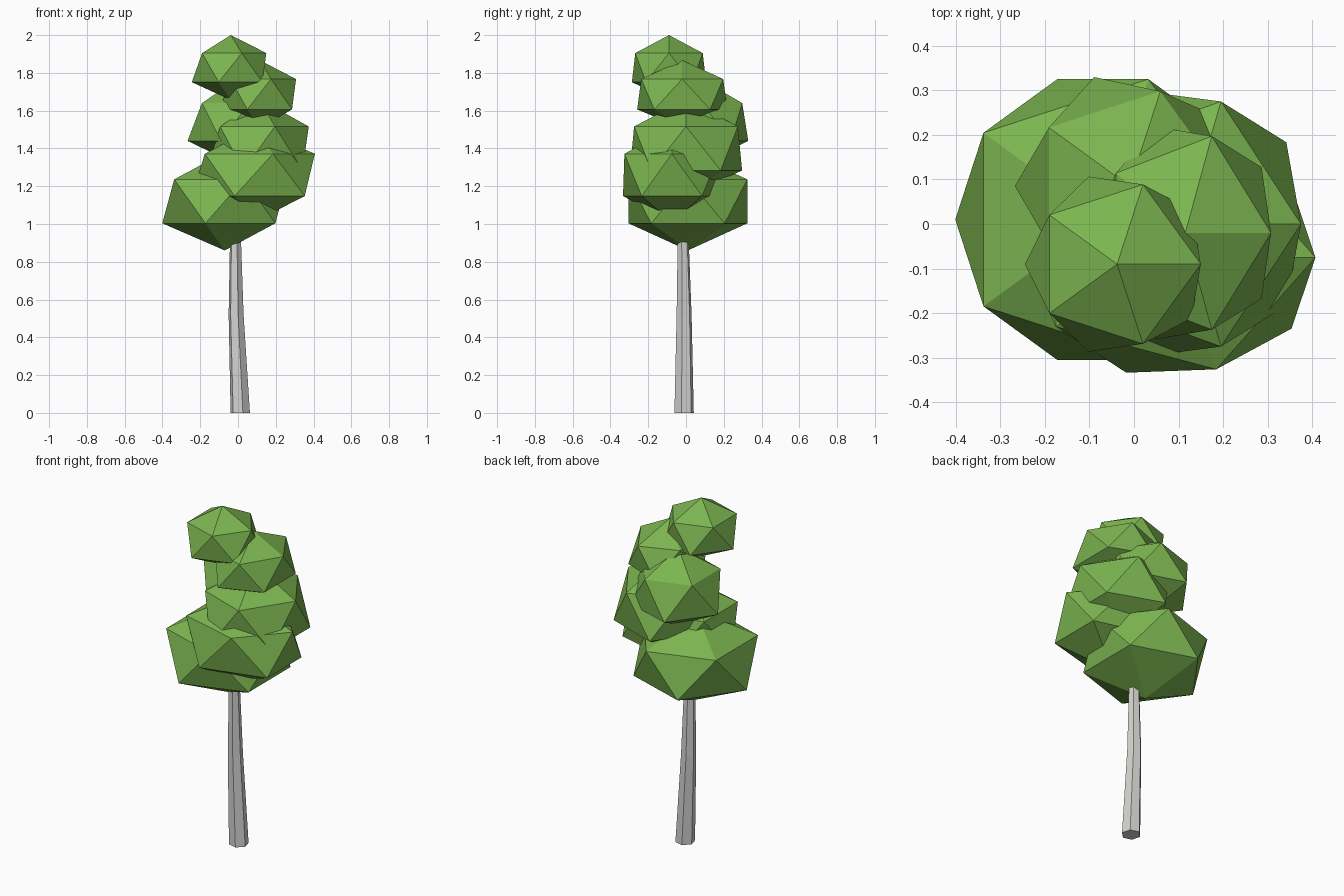
import bpy
import bmesh
from math import cos, sin, radians

cube = bpy.data.objects.get("Cube")
if cube:
    bpy.data.objects.remove(cube, do_unlink=True)


def make_material(name, color):
    mat = bpy.data.materials.new(name)
    mat.use_nodes = True
    mat.diffuse_color = color
    for node in mat.node_tree.nodes:
        if node.type == "BSDF_PRINCIPLED":
            node.inputs["Base Color"].default_value = color
            node.inputs["Roughness"].default_value = 0.9
    return mat


def finish(bm, name, mat):
    """Turn a bmesh into a flat-shaded object with one material."""
    bmesh.ops.recalc_face_normals(bm, faces=bm.faces[:])
    mesh = bpy.data.meshes.new(name)
    bm.to_mesh(mesh)
    bm.free()
    mesh.materials.append(mat)
    obj = bpy.data.objects.new(name, mesh)
    bpy.context.scene.collection.objects.link(obj)
    return obj


def make_trunk(name, rings, mat, sides=6, turn=-15):
    """Loft a bent, tapering tube through (x, y, z, radius) rings."""
    bm = bmesh.new()
    loops = []
    for x, y, z, radius in rings:
        angles = [radians(turn + 360 * k / sides) for k in range(sides)]
        loops.append([bm.verts.new((x + radius * cos(a), y + radius * sin(a), z))
                      for a in angles])
    for low, high in zip(loops, loops[1:]):
        for k in range(sides):
            n = (k + 1) % sides
            bm.faces.new((low[k], low[n], high[n], high[k]))
    bm.faces.new(loops[0][::-1])
    bm.faces.new(loops[-1])
    return finish(bm, name, mat)


def make_clump(name, center, size, flare, mat):
    """Icosahedron of leaves, squashed by size, its lower ring widened by flare."""
    bm = bmesh.new()
    bmesh.ops.create_icosphere(bm, subdivisions=1, radius=1)
    for v in bm.verts:
        spread = flare if v.co.z < 0 else 1
        v.co.x = center[0] + v.co.x * size[0] * spread
        v.co.y = center[1] + v.co.y * size[1] * spread
        v.co.z = center[2] + v.co.z * size[2]
    return finish(bm, name, mat)


bark = make_material("pale_bark", (0.65, 0.65, 0.63, 1))
leaves = make_material("leaf_green", (0.2, 0.46, 0.08, 1))

# Six-sided trunk, its top hidden in the lowest clump
make_trunk("trunk", [(0.012, -0.01, 0, 0.053),
                     (-0.01, -0.01, 0.52, 0.041),
                     (-0.014, -0.016, 1, 0.028)], bark)

# Leaf clumps, from the lowest to the top
clumps = {
    "bottom_clump": ((-0.07, 0.01, 1.12), (0.37, 0.37, 0.26), 1),
    "front_clump": ((0.085, -0.075, 1.26), (0.36, 0.295, 0.25), 1.03),
    "left_clump": ((0.115, 0, 1.4), (0.29, 0.323, 0.26), 1.08),
    "back_right_clump": ((-0.01, 0.085, 1.54), (0.25, 0.25, 0.224), 1.15),
    "upper_left_clump": ((0.115, -0.02, 1.687), (0.215, 0.255, 0.18), 1.1),
    "top_clump": ((-0.038, -0.09, 1.828), (0.21, 0.21, 0.172), 1.1),
}
for name, (center, size, flare) in clumps.items():
    make_clump(name, center, size, flare, leaves)
